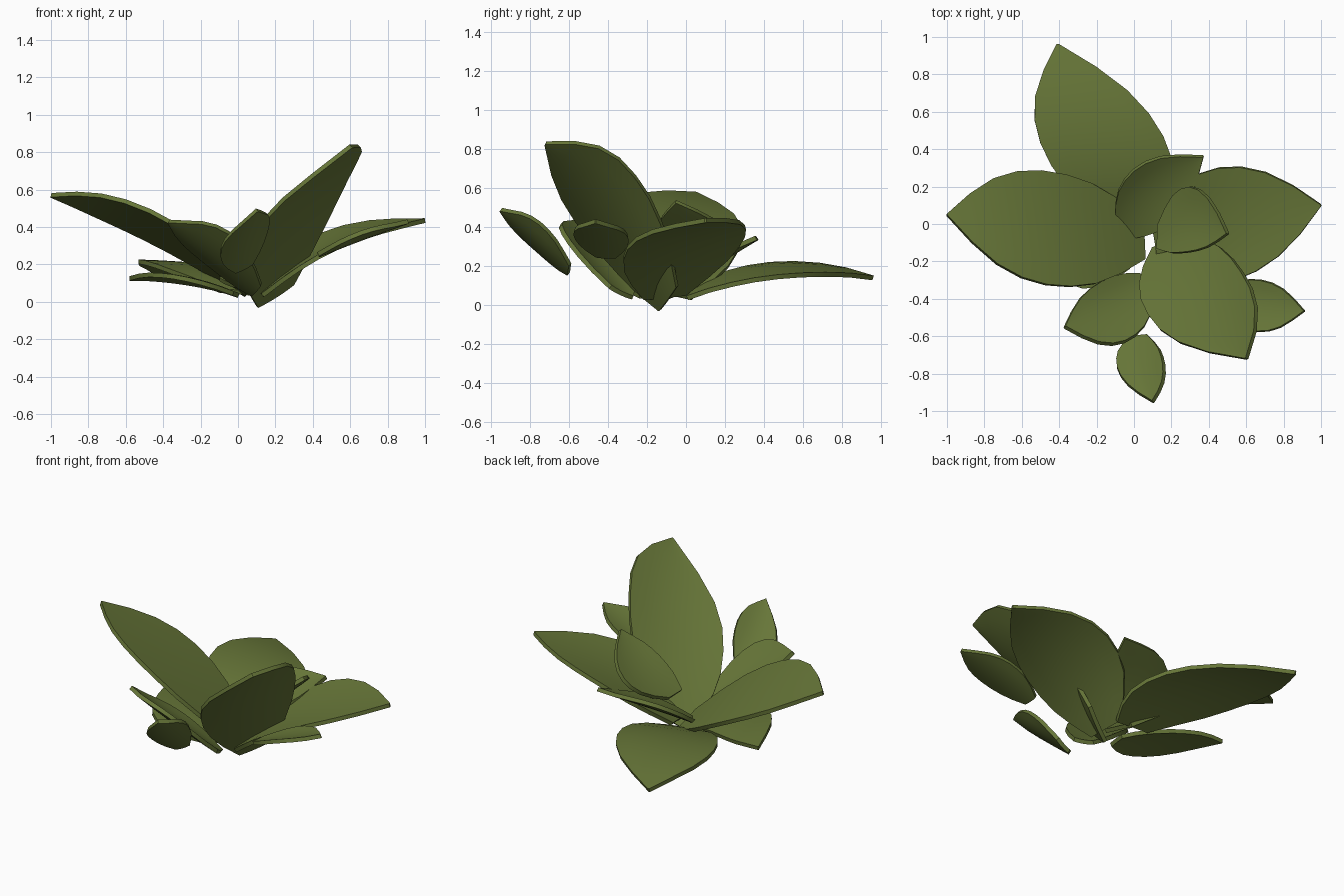
import bpy
from mathutils import Vector

if "Cube" in bpy.data.objects:
    bpy.data.objects.remove(bpy.data.objects["Cube"])

green = bpy.data.materials.new("leaf green")
green.diffuse_color = (0.135, 0.182, 0.04, 1)
green.use_nodes = True
green.node_tree.nodes["Principled BSDF"].inputs["Base Color"].default_value = green.diffuse_color

# half-width along the leaf, from blunt base to pointed tip
WIDTH = [0.36, 0.66, 0.88, 0.98, 1.0, 0.93, 0.75, 0.43, 0.015]
FULL = [0.38, 0.66, 0.86, 0.97, 1.0, 0.97, 0.82, 0.5, 0.015]
ACROSS = 6


def leaf(name, base, mid, tip, left, right, widths=WIDTH):
    """Curved leaf blade: spine through base, mid, tip; left and right give the widest edges."""
    base, mid, tip, left, right = map(Vector, (base, mid, tip, left, right))
    slope = (right - left) / 2
    cup = (right + left) / 2 - mid
    verts, faces = [], []
    n = len(widths)
    for i, w in enumerate(widths):
        t = i / (n - 1)
        spine = (base * (2 * (t - .5) * (t - 1)) + mid * (4 * t * (1 - t))
                 + tip * (2 * t * (t - .5)))
        for j in range(ACROSS + 1):
            s = (2 * j / ACROSS - 1) * w
            verts.append(spine + slope * s + cup * s * s)
    row = ACROSS + 1
    for i in range(n - 1):
        for j in range(ACROSS):
            a = i * row + j
            faces.append((a, a + row, a + row + 1, a + 1))
    me = bpy.data.meshes.new(name)
    me.from_pydata(verts, [], faces)
    me.update()
    # make the upper side face up
    if sum(p.normal.z for p in me.polygons) < 0:
        me.flip_normals()
    me.materials.append(green)
    ob = bpy.data.objects.new(name, me)
    bpy.context.collection.objects.link(ob)
    bpy.ops.object.select_all(action='DESELECT')
    ob.select_set(True)
    bpy.context.view_layer.objects.active = ob
    # blade thickness
    solid = ob.modifiers.new("thickness", 'SOLIDIFY')
    solid.thickness = 0.024
    solid.offset = 0
    bpy.ops.object.modifier_apply(modifier=solid.name)
    bpy.ops.object.shade_smooth_by_angle(angle=0.6)
    return ob


# large outer leaves
leaf("back_leaf", (.02, .0, .05), (-.16, .46, .19), (-.41, .96, .14),
     (-.5, .43, .21), (.155, .47, .145))
leaf("left_leaf", (.05, -.08, .06), (-.48, -.02, .405), (-1, .05, .57),
     (-.5, .285, .34), (-.47, -.325, .485))
leaf("front_right_leaf", (.2, -.09, .03), (.35, -.38, .465), (.6, -.72, .83),
     (.08, -.49, .34), (.58, -.26, .66), FULL)
leaf("right_leaf", (.12, -.11, .045), (.53, .0, .315), (1, .1, .435),
     (.45, .3, .36), (.54, -.3, .295))
# inner leaves
leaf("inner_back_leaf", (-.06, -.03, .1), (.1, .17, .23), (.37, .36, .345),
     (.0, .29, .31), (.23, .04, .21))
leaf("inner_right_leaf", (.13, -.07, .21), (.31, .02, .355), (.5, -.05, .53),
     (.3, .2, .36), (.29, -.15, .375))
# small lower leaves
leaf("front_left_leaf", (.1, -.33, .06), (-.12, -.465, .25), (-.37, -.55, .43),
     (-.18, -.31, .22), (-.05, -.63, .37))
leaf("lower_left_leaf", (-.01, -.17, .04), (-.3, -.12, .125), (-.58, .1, .125),
     (-.27, .05, .1), (-.35, -.32, .135))
leaf("small_right_leaf", (.43, -.41, .25), (.66, -.43, .34), (.91, -.465, .43),
     (.68, -.3, .36), (.66, -.575, .37))
leaf("small_front_leaf", (.03, -.6, .18), (.04, -.77, .325), (.1, -.95, .49),
     (-.09, -.77, .29), (.16, -.75, .42))
